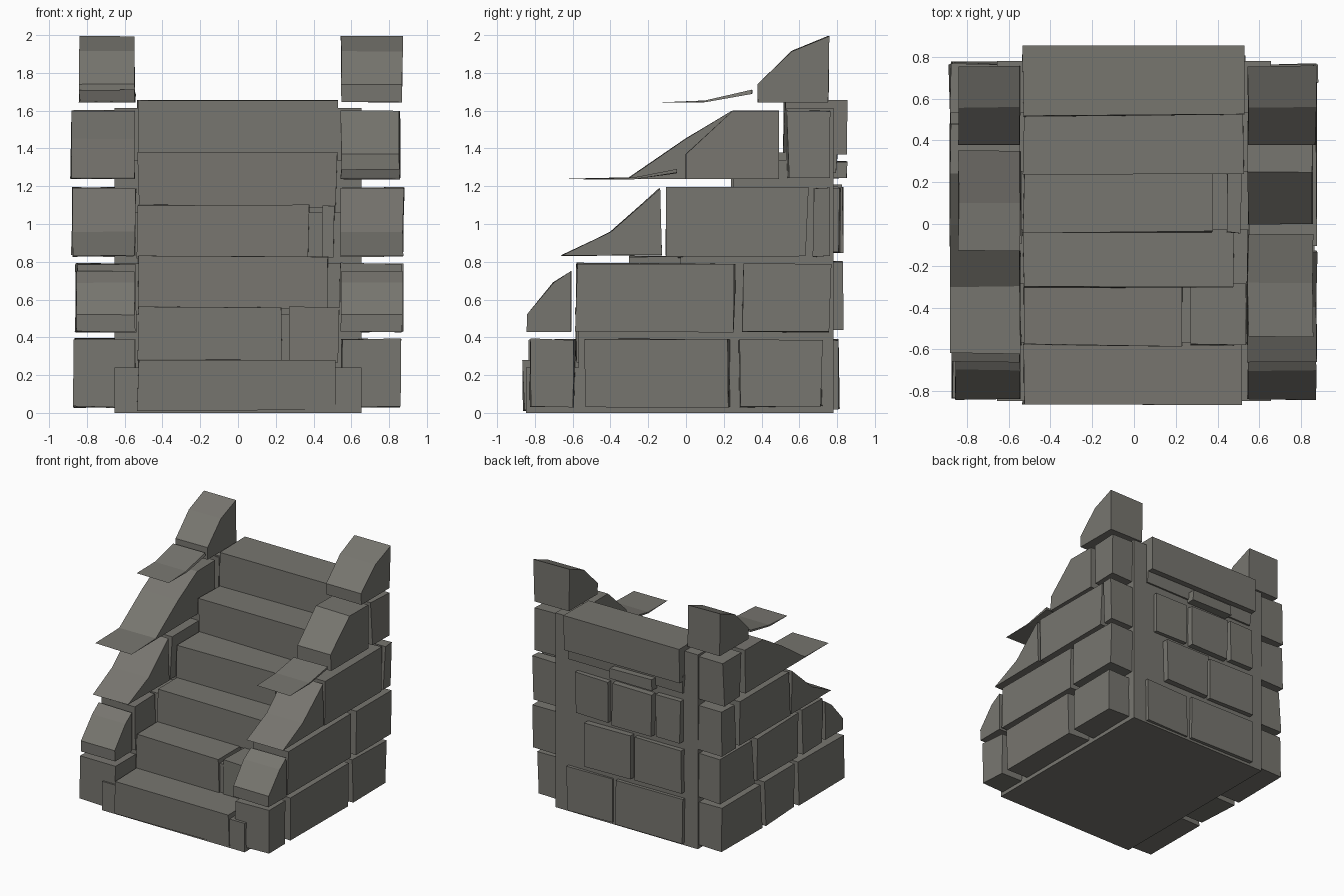
import bpy, bmesh, random
random.seed(7)

stone = bpy.data.materials.new("grey stone")
stone.diffuse_color = (0.185, 0.18, 0.16, 1)


def prism(name, profile, x0, x1, jitter=0.007):
    """Extrude a (y, z) profile along x, with slightly uneven hewn corners."""
    bm = bmesh.new()
    rings = []
    for x in (x0, x1):
        rings.append([bm.verts.new((x + random.uniform(-jitter, jitter),
                                    y + random.uniform(-jitter, jitter),
                                    z + random.uniform(-jitter, jitter) * 0.6))
                      for y, z in profile])
    a, b = rings
    n = len(profile)
    bm.faces.new(a)
    bm.faces.new(b[::-1])
    for i in range(n):
        j = (i + 1) % n
        bm.faces.new((a[j], a[i], b[i], b[j]))
    bmesh.ops.recalc_face_normals(bm, faces=bm.faces)
    mesh = bpy.data.meshes.new(name)
    bm.to_mesh(mesh)
    bm.free()
    mesh.materials.append(stone)
    ob = bpy.data.objects.new(name, mesh)
    bpy.context.collection.objects.link(ob)
    return ob


def block(name, x0, x1, y0, y1, z0, z1, jitter=0.007):
    return prism(name, [(y0, z0), (y1, z0), (y1, z1), (y0, z1)], x0, x1, jitter)


# Stepped core behind the stones
fronts = [-0.86, -0.58, -0.30, -0.04, 0.24, 0.52]
tops = [0.28, 0.56, 0.83, 1.10, 1.38, 1.655]
core = [(0.78, 0.0)]
for i, (y, z) in enumerate(zip(fronts, tops)):
    core += [(y + 0.012, 0.0 if i == 0 else tops[i - 1] - 0.04),
             (y + 0.012, z - 0.04)]
core.append((0.78, tops[-1] - 0.04))
prism("core", core, -0.655, 0.655, 0)

# Step stones, some split in two: x ranges per step
spans = [[(-0.53, 0.52)], [(-0.53, 0.235), (0.275, 0.53)], [(-0.53, 0.475)],
         [(-0.53, 0.375), (0.44, 0.51)], [(-0.53, 0.52)], [(-0.53, 0.525)]]
for i, row in enumerate(spans):
    back = fronts[i + 1] + 0.03 if i < 5 else 0.855
    for x0, x1 in row:
        block("step_stone", x0, x1, fronts[i], back,
              0.012 if i == 0 else tops[i - 1] - 0.01, tops[i])

# Side walls: row heights, outer faces and block lengths
rows = [(0.03, 0.39), (0.43, 0.79), (0.83, 1.19), (1.24, 1.60)]
outer = {1: [0.86, 0.87, 0.875, 0.855, 0.87],
         -1: [0.865, 0.855, 0.875, 0.88, 0.84]}
lengths = {1: [[(-0.83, -0.59), (-0.53, 0.23), (0.28, 0.72)],
               [(-0.58, 0.26), (0.30, 0.76)],
               [(-0.10, 0.64), (0.68, 0.76)],
               [(0.54, 0.76)]],
           -1: [[(-0.83, -0.24), (-0.20, 0.20), (0.25, 0.77)],
                [(-0.58, -0.30), (-0.26, 0.30), (0.34, 0.77)],
                [(-0.10, 0.55), (0.60, 0.77)],
                [(0.53, 0.77)]]}
# Sloped stones that follow the stair on each side
foot = [(-0.84, 0.43), (-0.84, 0.52), (-0.70, 0.69), (-0.61, 0.75), (-0.61, 0.43)]
wedge = [(-0.66, 0.832), (-0.40, 0.96), (-0.14, 1.19), (-0.13, 0.835)]
crown = [(0.38, 1.645), (0.38, 1.74), (0.56, 1.915), (0.755, 1.995), (0.755, 1.645)]
slopes = {1: [(1, foot), (2, wedge),
              (3, [(0, 1.24), (0, 1.37), (0.25, 1.60), (0.49, 1.60), (0.49, 1.24)]),
              (3, [(-0.54, 1.238), (-0.28, 1.246), (-0.05, 1.29), (-0.05, 1.27),
                   (-0.28, 1.238)]),
              (4, crown)],
          -1: [(1, foot), (2, wedge),
               (3, [(-0.62, 1.238), (-0.30, 1.246), (0, 1.45), (0.24, 1.60),
                    (0.48, 1.60), (0.48, 1.24), (-0.30, 1.238)]),
               (4, [(-0.13, 1.645), (0.10, 1.652), (0.35, 1.71), (0.35, 1.69),
                    (0.10, 1.645)]),
               (4, crown)]}
for side, label in ((1, "right"), (-1, "left")):
    for r, (z0, z1) in enumerate(rows):
        for y0, y1 in lengths[side][r]:
            block(label + "_wall_block", side * 0.545, side * outer[side][r],
                  y0, y1, z0, z1, 0.01)
    for r, profile in slopes[side]:
        prism(label + "_slope_stone", profile, side * 0.545, side * outer[side][r], 0.004)

# Back wall stones: x range, z range, outer y
for x0, x1, z0, z1, y in [
        (0.12, 0.53, 0.02, 0.38, 0.80), (-0.53, 0.08, 0.02, 0.39, 0.81),
        (-0.07, 0.35, 0.44, 0.80, 0.83), (-0.53, -0.10, 0.44, 0.80, 0.82),
        (0.15, 0.45, 0.85, 1.19, 0.815), (-0.26, 0.10, 0.85, 1.20, 0.83),
        (-0.52, -0.30, 0.86, 1.21, 0.825), (-0.28, 0.10, 1.24, 1.33, 0.85),
        (-0.53, 0.525, 1.27, 1.42, 0.80)]:
    block("back_stone", x0, x1, 0.70, y, z0, z1)
